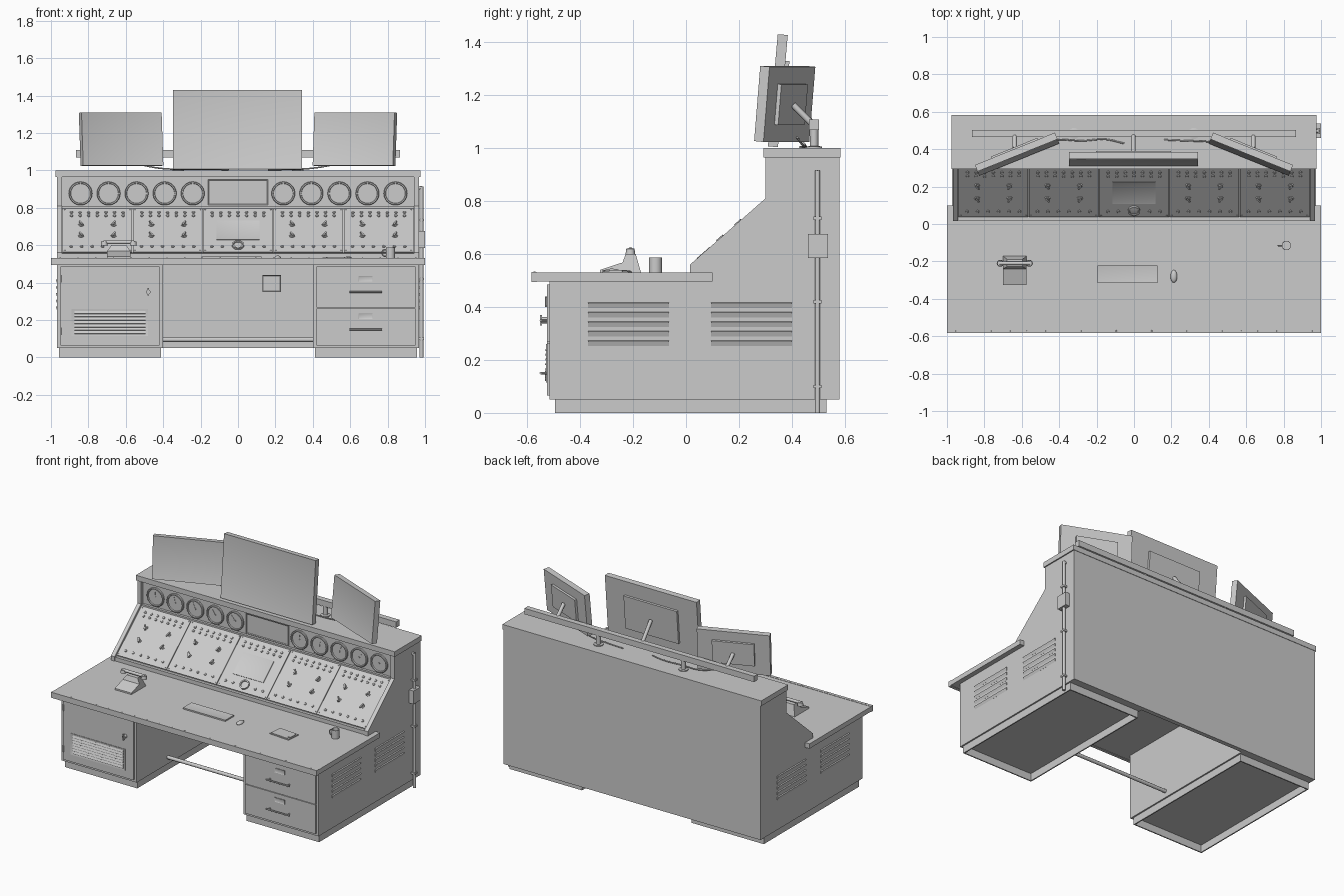
import bpy, bmesh
from math import radians, cos, sin, pi, atan2
from mathutils import Matrix, Vector

if "Cube" in bpy.data.objects:
    bpy.data.objects.remove(bpy.data.objects["Cube"])

I = Matrix.Identity(4)
T = lambda x, y, z: Matrix.Translation((x, y, z))
R = lambda deg, ax: Matrix.Rotation(radians(deg), 4, ax)
FRONT = R(90, 'X')          # local z -> -y


def finish(bm, name):
    bmesh.ops.recalc_face_normals(bm, faces=bm.faces)
    me = bpy.data.meshes.new(name)
    bm.to_mesh(me)
    bm.free()
    me.shade_smooth()
    me.set_sharp_from_angle(angle=radians(35))
    ob = bpy.data.objects.new(name, me)
    bpy.context.collection.objects.link(ob)
    return ob


def box(bm, x0, x1, y0, y1, z0, z1, M=I, inset=None, axis=(0, -1, 0), depth=-0.004):
    """Box; with inset, the face pointing along axis gets a recessed panel."""
    m = M @ T((x0 + x1) / 2, (y0 + y1) / 2, (z0 + z1) / 2) @ Matrix.Diagonal((x1 - x0, y1 - y0, z1 - z0, 1))
    vs = bmesh.ops.create_cube(bm, size=1, matrix=m)['verts']
    if inset:
        faces = list({f for v in vs for f in v.link_faces})
        for f in faces:
            f.normal_update()
        d = M.to_3x3() @ Vector(axis)
        f = max(faces, key=lambda f: f.normal.dot(d))
        bmesh.ops.inset_individual(bm, faces=[f], thickness=inset, depth=depth)


def prism(bm, pts, x0, x1):
    """Extrude a (y, z) profile along x."""
    a, b = ([bm.verts.new((x, y, z)) for y, z in pts] for x in (x0, x1))
    bm.faces.new(a)
    bm.faces.new(b[::-1])
    for i in range(len(pts)):
        j = (i + 1) % len(pts)
        bm.faces.new((a[i], b[i], b[j], a[j]))
    return a + b


def lathe(bm, prof, M=I, n=16):
    """Spin an (r, z) profile around local z."""
    rings = [[bm.verts.new(M @ Vector((r * cos(2 * pi * k / n), r * sin(2 * pi * k / n), z)))
              for k in range(n if r else 1)] for r, z in prof]
    for a, b in zip(rings, rings[1:]):
        for k in range(n):
            q = [a[k % len(a)], a[(k + 1) % n % len(a)], b[(k + 1) % n % len(b)], b[k % len(b)]]
            bm.faces.new(list(dict.fromkeys(q)))


def rod(bm, a, b, r, n=12):
    a, b = Vector(a), Vector(b)
    m = Matrix.Translation(a) @ (b - a).to_track_quat('Z', 'Y').to_matrix().to_4x4()
    lathe(bm, [(0, 0), (r, 0), (r, (b - a).length), (0, (b - a).length)], m, n)


def tube(name, pts, r):
    cu = bpy.data.curves.new(name, 'CURVE')
    cu.dimensions, cu.bevel_depth, cu.bevel_resolution, cu.resolution_u = '3D', r, 2, 6
    sp = cu.splines.new('BEZIER')
    sp.bezier_points.add(len(pts) - 1)
    for bp, p in zip(sp.bezier_points, pts):
        bp.co = p
        bp.handle_left_type = bp.handle_right_type = 'AUTO'
    cu.use_fill_caps = True
    bpy.context.collection.objects.link(bpy.data.objects.new(name, cu))


# Pedestals, hollow plinths and side louvers
for s, side in ((-1, 'left'), (1, 'right')):
    bx = lambda bm, a, b, *r: box(bm, min(s * a, s * b), max(s * a, s * b), *r)
    bm = bmesh.new(); bx(bm, 0.402, 0.967, -0.515, 0.58, 0.05, 0.497); finish(bm, side + '_pedestal')
    bm = bmesh.new()
    for y in (-0.495, 0.522):
        bx(bm, 0.412, 0.957, y, y + 0.008, 0, 0.05)
    for x in (0.412, 0.949):
        bx(bm, x, x + 0.008, -0.487, 0.522, 0, 0.05)
    finish(bm, side + '_plinth')
    bm = bmesh.new()
    for y0 in (-0.37, 0.095):
        for i in range(5):
            z = 0.255 + i * 0.036
            box(bm, -0.004, 0.004, y0, y0 + 0.305, -0.01, 0.01, T(s * 0.967, 0, z + 0.008) @ R(s * 20, 'Y'))
    finish(bm, side + '_side_louvers')
    # Console cheek
    bm = bmesh.new()
    prism(bm, [(0.015, 0.497), (0.015, 0.56), (0.30, 0.81), (0.30, 0.965), (0.58, 0.965), (0.58, 0.497)], s * 0.94, s * 0.967)
    finish(bm, side + '_console_cheek')

# Knee space back panel, junction box and foot rail
bm = bmesh.new(); box(bm, -0.402, 0.402, 0.55, 0.58, 0.05, 0.497); finish(bm, 'knee_back_panel')
bm = bmesh.new(); box(bm, 0.13, 0.23, 0.50, 0.55, 0.35, 0.44, inset=0.006); finish(bm, 'knee_junction_box')
bm = bmesh.new(); rod(bm, (-0.402, -0.18, 0.095), (0.402, -0.18, 0.095), 0.012)
finish(bm, 'foot_rail')

# Desk top with edge trim and rivets
bm = bmesh.new(); box(bm, -1, 1, -0.562, 0.10, 0.497, 0.53); finish(bm, 'desk_top')
bm = bmesh.new(); box(bm, -1, 1, -0.583, -0.562, 0.494, 0.532)
for i in range(21):
    lathe(bm, [(0.004, 0), (0.003, 0.0015), (0, 0.0015)], T(-0.95 + i * 0.095, -0.572, 0.532), 8)
finish(bm, 'desk_front_trim')

# Left cabinet door with vent, hinges and latch
bm = bmesh.new(); box(bm, -0.95, -0.42, -0.525, -0.515, 0.065, 0.485); finish(bm, 'cabinet_door')
bm = bmesh.new()
box(bm, -0.89, -0.48, -0.528, -0.525, 0.115, 0.26, inset=0.01, depth=-0.002)
for i in range(7):
    box(bm, -0.875, -0.495, -0.003, 0.003, -0.007, 0.007, T(0, -0.527, 0.133 + i * 0.018) @ R(-25, 'X'))
finish(bm, 'door_vent')
bm = bmesh.new()
for z in (0.14, 0.42):
    rod(bm, (-0.945, -0.528, z - 0.02), (-0.945, -0.528, z + 0.02), 0.005, 8)
rod(bm, (-0.48, -0.525, 0.35), (-0.48, -0.545, 0.35), 0.012)
box(bm, -0.484, -0.476, -0.552, -0.543, 0.33, 0.37)
finish(bm, 'door_hinges_and_latch')

# Right drawers with handles and label holders
for nm, z0, z1 in (('lower', 0.065, 0.263), ('upper', 0.267, 0.485)):
    bm = bmesh.new(); box(bm, 0.42, 0.95, -0.525, -0.515, z0, z1); finish(bm, nm + '_drawer')
    bm = bmesh.new()
    h = 0.15 if nm == 'lower' else 0.35
    rod(bm, (0.595, -0.548, h), (0.77, -0.548, h), 0.005, 10)
    for x in (0.61, 0.755):
        rod(bm, (x, -0.525, h), (x, -0.548, h), 0.005, 8)
    box(bm, 0.645, 0.72, -0.528, -0.525, h + 0.055, h + 0.085, inset=0.005, depth=-0.002)
    finish(bm, nm + '_drawer_handle')

# Console core, lip, divider and top slab
bm = bmesh.new()
prism(bm, [(0.04, 0.497), (0.04, 0.556), (0.32, 0.80), (0.32, 0.965), (0.58, 0.965), (0.58, 0.497)], -0.94, 0.94)
finish(bm, 'console_core')
bm = bmesh.new(); box(bm, -0.94, 0.94, 0.02, 0.045, 0.53, 0.556); finish(bm, 'console_lip')
bm = bmesh.new(); box(bm, -0.94, 0.94, 0.303, 0.325, 0.793, 0.808); finish(bm, 'console_divider')
bm = bmesh.new(); box(bm, -0.975, 0.975, 0.293, 0.583, 0.965, 1.0); finish(bm, 'console_top_slab')

# Sloped control modules: local x across, y up the slope, z outward
S = T(0, 0.04, 0.556) @ Matrix.Rotation(atan2(0.244, 0.28), 4, 'X')
KNOB = [(0.016, 0), (0.016, 0.003), (0.011, 0.004), (0.009, 0.009), (0, 0.009)]
BUTTON = [(0.008, 0), (0.008, 0.004), (0.006, 0.006), (0, 0.006)]
for i in range(5):
    c = (i - 2) * 0.376
    bm = bmesh.new()
    box(bm, c - 0.186, c + 0.186, 0.003, 0.362, 0, 0.009, S)
    for x in (-0.175, 0.175):
        for y in (0.016, 0.348):
            lathe(bm, [(0.004, 0), (0.003, 0.002), (0, 0.002)], S @ T(c + x, y, 0.009), 8)
    finish(bm, f'control_module_{i + 1}')
    bm = bmesh.new()
    for v, off in ((0.322, 0), (0.295, 0.0)):
        for k in range(7):
            lathe(bm, BUTTON, S @ T(c - 0.138 + k * 0.046, v, 0.009), 10)
    for k in range(6):
        if i != 2 or k not in (2, 3):
            lathe(bm, BUTTON, S @ T(c - 0.14 + k * 0.056, 0.045, 0.009), 10)
    finish(bm, f'module_buttons_{i + 1}')
    bm = bmesh.new()
    if i == 2:
        box(bm, -0.115, 0.115, 0.10, 0.255, 0.009, 0.013, S, 0.008, (0, 0, 1), -0.002)
        lathe(bm, [(0.032, 0), (0.032, 0.012), (0.024, 0.012), (0.022, 0.006), (0, 0.009)], S @ T(0, 0.052, 0.009), 24)
    else:
        for x in (-0.087, 0.087):
            for v in (0.135, 0.225):
                m = S @ T(c + x, v, 0.009)
                lathe(bm, KNOB, m, 14)
                box(bm, -0.004, 0.004, -0.017, 0.017, 0.006, 0.015, m @ R(30 if x < 0 else -25, 'Z'))
    finish(bm, 'central_display' if i == 2 else f'module_knobs_{i + 1}')

# Round gauges with needles, and the panel between them
for i, x in enumerate([s * (0.242 + k * 0.15) for s in (-1, 1) for k in range(5)]):
    m = T(x, 0.32, 0.877) @ FRONT
    bm = bmesh.new()
    lathe(bm, [(0.063, 0), (0.063, 0.010), (0.060, 0.013), (0.054, 0.013), (0.052, 0.005), (0, 0.005)], m, 32)
    lathe(bm, [(0.006, 0.005), (0.006, 0.009), (0, 0.009)], m, 10)
    box(bm, -0.0015, 0.0015, 0, 0.042, 0.006, 0.008, m @ R(40 - i * 9, 'Z'))
    finish(bm, f'gauge_{i + 1}')
bm = bmesh.new(); box(bm, -0.16, 0.16, 0.312, 0.32, 0.815, 0.952, inset=0.008, depth=-0.004); finish(bm, 'gauge_row_screen')

# Monitors, with rear housings and arms to the rail
for nm, loc, rz, tilt, w, h in (('left', (-0.625, 0.373, 1.167), 22, -5, 0.462, 0.285),
                                ('centre', (-0.003, 0.347, 1.217), 0, -5, 0.69, 0.425),
                                ('right', (0.625, 0.373, 1.167), -22, -5, 0.462, 0.285)):
    m = T(*loc) @ R(rz, 'Z') @ R(tilt, 'X')
    bm = bmesh.new()
    box(bm, -w / 2, w / 2, -0.019, 0.019, -h / 2, h / 2, m, inset=0.010, depth=-0.002)
    finish(bm, nm + '_monitor')
    bm = bmesh.new()
    box(bm, -w * 0.29, w * 0.29, 0.019, 0.034, -h * 0.27, h * 0.27, m)
    finish(bm, nm + '_monitor_housing')
    bm = bmesh.new()
    p = m @ Vector((0, 0.034, 0))
    rod(bm, p, (p.x, 0.478, 1.09), 0.012)
    finish(bm, nm + '_monitor_arm')

# Rail with posts
bm = bmesh.new(); box(bm, -0.865, 0.865, 0.465, 0.503, 1.068, 1.108); finish(bm, 'monitor_rail')
bm = bmesh.new()
for x in (-0.32, 0.32):
    lathe(bm, [(0.03, 1.0), (0.03, 1.006), (0.016, 1.008), (0.016, 1.07)], T(x, 0.484, 0), 16)
finish(bm, 'rail_posts')

# Cables on the slab
tube('left_cable', [(-0.56, 0.42, 1.04), (-0.42, 0.45, 1.012), (-0.28, 0.445, 1.006), (-0.15, 0.452, 1.006), (-0.05, 0.43, 1.004)], 0.004)
tube('right_cable', [(0.56, 0.42, 1.04), (0.40, 0.44, 1.012), (0.28, 0.445, 1.006), (0.16, 0.45, 1.004)], 0.004)

# Conduit on the right side
bm = bmesh.new()
rod(bm, (0.981, 0.497, 0), (0.981, 0.497, 0.915), 0.010)
rod(bm, (0.960, 0.497, 0.908), (0.985, 0.497, 0.908), 0.010)
for z in (0.10, 0.42, 0.735):
    box(bm, 0.967, 0.994, 0.482, 0.512, z - 0.006, z + 0.006)
finish(bm, 'side_conduit')
bm = bmesh.new(); box(bm, 0.967, 1.0, 0.46, 0.537, 0.585, 0.675); finish(bm, 'conduit_box')

# Telephone
bm = bmesh.new()
for v in prism(bm, [(-0.325, 0.53), (-0.325, 0.54), (-0.24, 0.568), (-0.228, 0.60), (-0.19, 0.60), (-0.17, 0.53)], -0.70, -0.575):
    if v.co.z > 0.58:
        v.co.x = -0.6375 + (v.co.x + 0.6375) * 0.65
finish(bm, 'telephone_body')
bm = bmesh.new()
rod(bm, (-0.72, -0.21, 0.616), (-0.555, -0.21, 0.616), 0.010)
for x in (-0.715, -0.56):
    lathe(bm, [(0, 0), (0.019, 0), (0.016, 0.022), (0, 0.024)], T(x, -0.21, 0.598), 14)
finish(bm, 'telephone_handset')

# Keyboard, mouse, clipboard and mug
bm = bmesh.new(); box(bm, -0.195, 0.125, -0.315, -0.222, 0.53, 0.539, inset=0.006, axis=(0, 0, 1), depth=-0.001); finish(bm, 'keyboard')
bm = bmesh.new()
bmesh.ops.create_uvsphere(bm, u_segments=16, v_segments=8, radius=1, matrix=T(0.213, -0.28, 0.532) @ Matrix.Diagonal((0.018, 0.034, 0.013, 1)))
finish(bm, 'mouse')
bm = bmesh.new()
m = T(0.53, -0.26, 0.53) @ R(-5, 'Z')
box(bm, -0.075, 0.075, -0.05, 0.05, 0, 0.004, m)
box(bm, -0.068, 0.06, -0.044, 0.044, 0.004, 0.007, m)
box(bm, 0.05, 0.07, -0.025, 0.025, 0.004, 0.010, m)
finish(bm, 'clipboard')
bm = bmesh.new()
lathe(bm, [(0, 0), (0.025, 0), (0.025, 0.057), (0.022, 0.057), (0.022, 0.006), (0, 0.006)], T(0.815, -0.115, 0.53), 24)
finish(bm, 'mug')
tube('mug_handle', [(0.792, -0.115, 0.575), (0.775, -0.115, 0.572), (0.775, -0.115, 0.546), (0.792, -0.115, 0.541)], 0.004)
